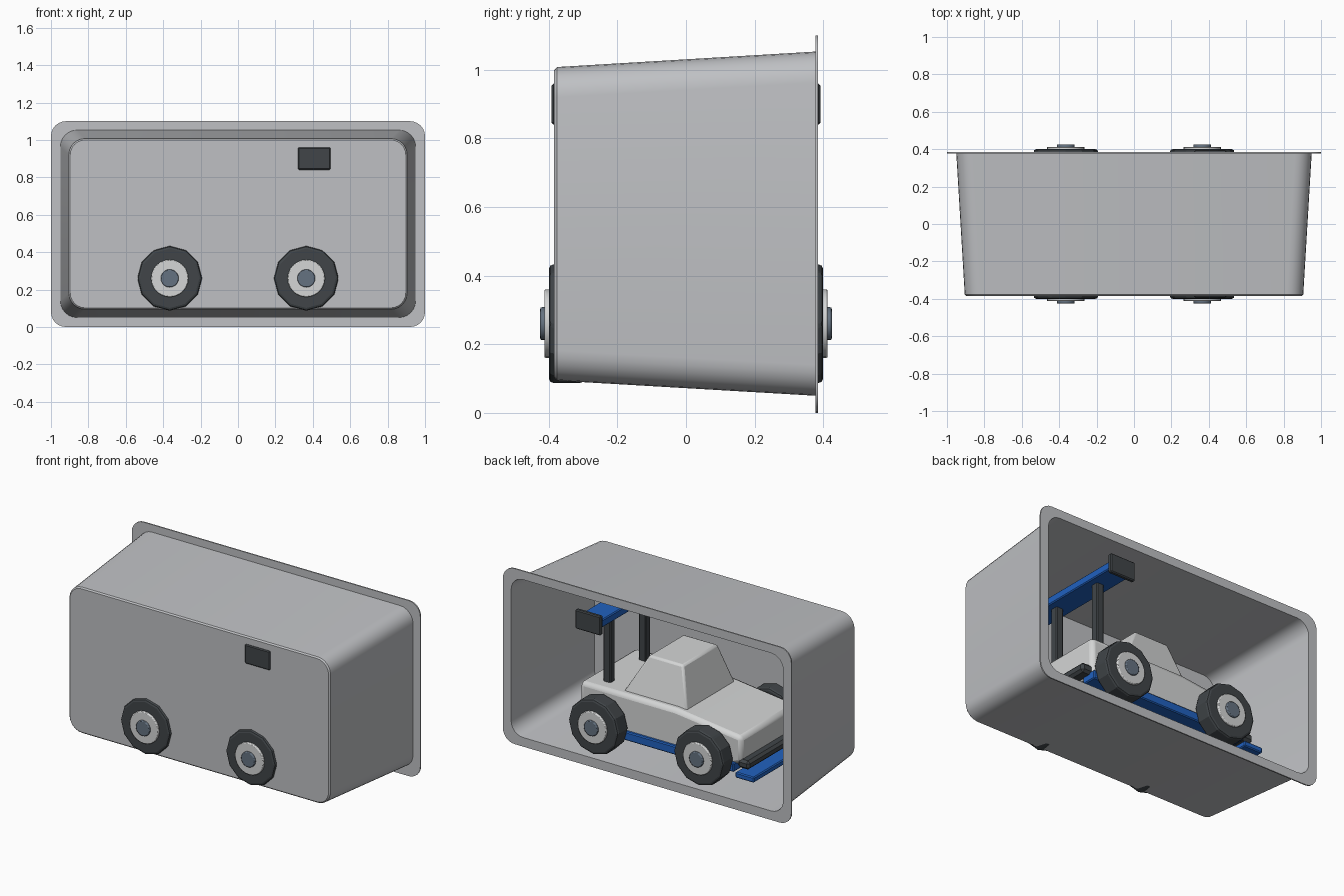
import bpy, bmesh, math
from mathutils import Matrix, Vector

if "Cube" in bpy.data.objects:
    bpy.data.objects.remove(bpy.data.objects["Cube"])


def mat(name, r, g, b):
    m = bpy.data.materials.new(name)
    m.diffuse_color = (r, g, b, 1)
    m.use_nodes = True
    m.node_tree.nodes["Principled BSDF"].inputs["Base Color"].default_value = m.diffuse_color
    return m


GREY = mat("tray grey", 0.52, 0.53, 0.55)
PALE = mat("body pale grey", 0.66, 0.67, 0.67)
DARK = mat("dark rubber", 0.052, 0.06, 0.066)
BLUE = mat("blue", 0.015, 0.12, 0.52)
STEEL = mat("steel blue", 0.13, 0.17, 0.22)


def finish(name, bm, material, bevel=0.0, segments=1, smooth=True):
    bmesh.ops.recalc_face_normals(bm, faces=bm.faces)
    me = bpy.data.meshes.new(name)
    bm.to_mesh(me)
    bm.free()
    me.materials.append(material)
    ob = bpy.data.objects.new(name, me)
    bpy.context.collection.objects.link(ob)
    if bevel:
        b = ob.modifiers.new("bevel", 'BEVEL')
        b.width, b.segments, b.limit_method = bevel, segments, 'ANGLE'
    if smooth:
        bpy.ops.object.select_all(action='DESELECT')
        ob.select_set(True)
        bpy.context.view_layer.objects.active = ob
        bpy.ops.object.shade_smooth_by_angle(angle=math.radians(25))
    return ob


def box(name, x, y, z, material, bevel=0.006):
    bm = bmesh.new()
    size = Matrix.Diagonal((x[1] - x[0], y[1] - y[0], z[1] - z[0], 1))
    centre = Vector((sum(x) / 2, sum(y) / 2, sum(z) / 2))
    bmesh.ops.create_cube(bm, size=1, matrix=Matrix.Translation(centre) @ size)
    return finish(name, bm, material, bevel, smooth=False)


def disc(name, x, z, y0, y1, r, sides, material, bevel):
    # cylinder lying along y
    bm = bmesh.new()
    m = Matrix.Translation((x, (y0 + y1) / 2, z)) @ Matrix.Rotation(math.pi / 2, 4, 'X')
    bmesh.ops.create_cone(bm, cap_ends=True, segments=sides, radius1=r, radius2=r,
                          depth=abs(y1 - y0), matrix=m)
    return finish(name, bm, material, bevel, 2, smooth=sides > 12)


def rounded_ring(bm, y, hx, z0, z1, r, steps=6):
    verts = []
    corners = [(hx - r, z1 - r), (-hx + r, z1 - r), (-hx + r, z0 + r), (hx - r, z0 + r)]
    for i, (cx, cz) in enumerate(corners):
        for k in range(steps + 1):
            a = math.pi / 2 * (i + k / steps)
            verts.append(bm.verts.new((cx + r * math.cos(a), y, cz + r * math.sin(a))))
    return verts


# tray: drafted shell, open at the back, with a flat flange
bm = bmesh.new()
rings = [rounded_ring(bm, *a) for a in (
    (-0.384, 0.897, 0.102, 1.000, 0.080),
    (-0.376, 0.905, 0.094, 1.008, 0.088),
    (0.377, 0.950, 0.050, 1.053, 0.090),
    (0.377, 1.000, 0.000, 1.100, 0.080),
    (0.385, 1.000, 0.000, 1.100, 0.080),
    (0.385, 0.943, 0.057, 1.046, 0.083),
    (-0.374, 0.897, 0.102, 1.000, 0.080))]
for a, b in zip(rings, rings[1:]):
    n = len(a)
    for i in range(n):
        bm.faces.new((a[i], a[(i + 1) % n], b[(i + 1) % n], b[i]))
bm.faces.new(rings[0])
bm.faces.new(rings[-1])
finish("tray", bm, GREY)

# car body: side profile extruded across the width
profile = [(0.54, 0.23), (0.54, 0.455), (-0.12, 0.455), (-0.58, 0.40), (-0.58, 0.24), (-0.52, 0.21), (0.50, 0.21)]
bm = bmesh.new()
near = [bm.verts.new((x, -0.28, z)) for x, z in profile]
far = [bm.verts.new((x, 0.28, z)) for x, z in profile]
bm.faces.new(near)
bm.faces.new(far)
for i in range(len(profile)):
    j = (i + 1) % len(profile)
    bm.faces.new((near[i], near[j], far[j], far[i]))
finish("car_body", bm, PALE, 0.025, 2)

# cabin: tapered block
bm = bmesh.new()
levels = [(0.44, -0.175, 0.272, 0.24), (0.685, -0.10, 0.135, 0.172)]
low, top = [[bm.verts.new(p) for p in ((a, -h, z), (b, -h, z), (b, h, z), (a, h, z))]
            for z, a, b, h in levels]
bm.faces.new(low)
bm.faces.new(top)
for i in range(4):
    j = (i + 1) % 4
    bm.faces.new((low[i], low[j], top[j], top[i]))
finish("cabin", bm, PALE, 0.012, 2)

# underside, bumpers and splitter
box("chassis", (-0.52, 0.52), (-0.21, 0.21), (0.17, 0.23), DARK)
box("front_bumper", (-0.63, -0.55), (-0.28, 0.28), (0.205, 0.26), DARK, 0.015)
box("rear_bumper", (0.52, 0.60), (-0.27, 0.27), (0.22, 0.28), DARK, 0.015)
box("front_splitter", (-0.68, -0.55), (-0.30, 0.30), (0.15, 0.185), BLUE)

# rear wing
box("wing", (0.33, 0.48), (-0.38, 0.38), (0.875, 0.925), BLUE)

for s, side in ((-1, "front_side"), (1, "back_side")):
    def span(a, b):
        return sorted((s * a, s * b))
    box("skirt_" + side, (-0.54, 0.54), span(0.20, 0.30), (0.18, 0.235), BLUE)
    box("wing_post_" + side, (0.385, 0.435), span(0.15, 0.20), (0.44, 0.89), DARK)
    box("wing_end_plate_" + side, (0.32, 0.495), span(0.365, 0.392), (0.84, 0.96), DARK)
    # wheels: tyre, hub and cap
    for x, end in ((-0.365, "front"), (0.365, "rear")):
        tag = end + "_" + side
        disc("tyre_" + tag, x, 0.26, s * 0.295, s * 0.400, 0.173, 12, DARK, 0.014)
        disc("hub_" + tag, x, 0.26, s * 0.38, s * 0.413, 0.10, 24, PALE, 0.005)
        disc("cap_" + tag, x, 0.26, s * 0.39, s * 0.425, 0.048, 20, STEEL, 0.005)

# axles
for x, end in ((-0.365, "front"), (0.365, "rear")):
    disc("axle_" + end, x, 0.26, -0.30, 0.30, 0.03, 16, DARK, 0)
